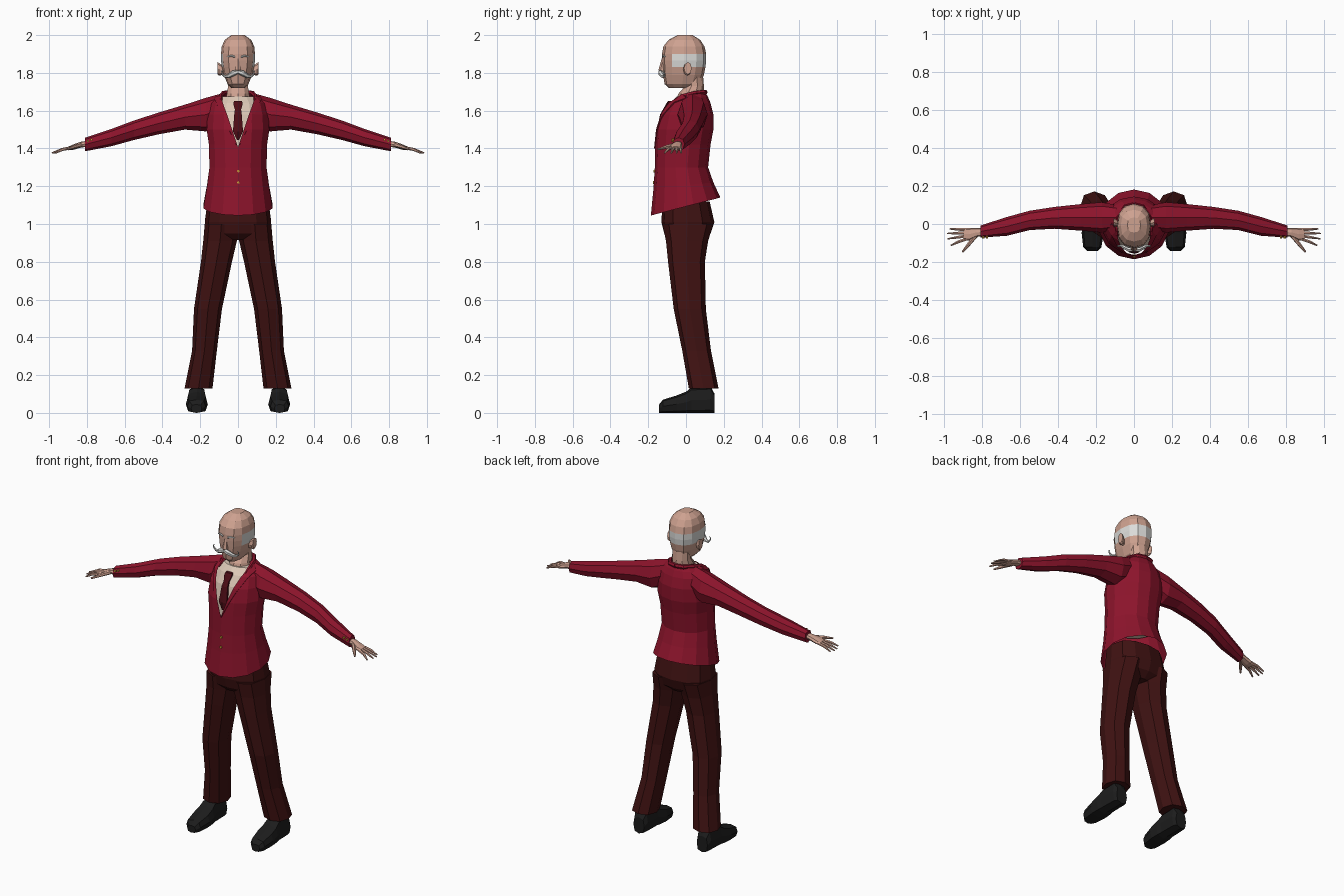
import bpy, bmesh, math
from mathutils import Vector


def mat(name, r, g, b):
    m = bpy.data.materials.new(name)
    m.diffuse_color = (r, g, b, 1)
    return m


SKIN = mat("skin", 0.62, 0.36, 0.28)
HAIR = mat("white hair", 0.72, 0.72, 0.70)
JACKET = mat("crimson cloth", 0.27, 0.007, 0.025)
PANTS = mat("dark maroon cloth", 0.05, 0.006, 0.006)
TIE = mat("tie red", 0.075, 0.004, 0.008)
SHIRT = mat("cream shirt", 0.72, 0.58, 0.47)
SHOE = mat("black leather", 0.012, 0.012, 0.012)
GOLD = mat("gold", 0.65, 0.36, 0.04)


def ring(axis, pos, u0, u1, v0, v1, n=8, p=1.0):
    """Superellipse section across an axis; pos may be (pos at v0, pos at v1) for a tilt."""
    a, b = pos if isinstance(pos, tuple) else (pos, pos)
    pts = []
    for i in range(n):
        t = 2 * math.pi * i / n
        s, c = math.sin(t), -math.cos(t)
        s = math.copysign(abs(s) ** p, s) if abs(s) > 1e-6 else 0
        c = math.copysign(abs(c) ** p, c) if abs(c) > 1e-6 else 0
        u, v = (u0 + u1) / 2 + (u1 - u0) / 2 * s, (v0 + v1) / 2 + (v1 - v0) / 2 * c
        w = a + (b - a) * (c + 1) / 2
        pts.append({'x': (w, u, v), 'y': (u, w, v), 'z': (u, v, w)}[axis])
    return pts


def loft(name, rings, material, mirror=False, cap=True):
    bm = bmesh.new()
    vs = [[bm.verts.new(p) for p in r] for r in rings]
    n = len(vs[0])
    for a, b in zip(vs, vs[1:]):
        for i in range(n):
            j = (i + 1) % n
            bm.faces.new((a[i], a[j], b[j], b[i]))
    if cap:
        bm.faces.new(vs[0])
        bm.faces.new(vs[-1])
    bmesh.ops.recalc_face_normals(bm, faces=bm.faces[:])
    me = bpy.data.meshes.new(name)
    bm.to_mesh(me)
    bm.free()
    me.materials.append(material)
    ob = bpy.data.objects.new(name, me)
    bpy.context.collection.objects.link(ob)
    if mirror:
        ob.modifiers.new("mirror", 'MIRROR').use_clip = False
    return ob


def tube(name, pts, material, up=(0, 1, 0), n=6, mirror=True):
    """Tapered tube through (x, y, z, radius) points."""
    P = [Vector(q[:3]) for q in pts]
    rings = []
    for i, q in enumerate(pts):
        t = (P[min(i + 1, len(P) - 1)] - P[max(i - 1, 0)]).normalized()
        s = t.cross(Vector(up)).normalized()
        w = s.cross(t)
        rings.append([P[i] + q[3] * (s * math.cos(k * 2 * math.pi / n) + w * math.sin(k * 2 * math.pi / n))
                      for k in range(n)])
    return loft(name, rings, material, mirror)


# Head, with the hair band picked by height and depth
head_rows = [(1.72, .035, -.09, .04), (1.74, .055, -.113, .075), (1.79, .075, -.122, .095),
             (1.83, .085, -.125, .103), (1.865, .09, -.127, .107), (1.90, .09, -.127, .107),
             (1.94, .086, -.12, .098), (1.975, .07, -.092, .075), (2.0, .035, -.045, .035)]
head = loft("head", [ring('z', z, -h, h, f, b, 12, .85) for z, h, f, b in head_rows], SKIN)
head.data.materials.append(HAIR)
for f in head.data.polygons:
    if 1.83 < f.center.z < 1.90 and f.center.y > -.06:
        f.material_index = 1

loft("neck", [ring('z', z, -h, h, f, b, 10) for z, h, f, b in
              [(1.60, .075, -.07, .10), (1.69, .062, -.04, .098), (1.73, .055, -.005, .095),
               (1.79, .055, -.005, .09)]], SKIN)
loft("nose", [ring('z', z, -h, h, f, -.10, 6) for z, h, f in
              [(1.80, .014, -.136), (1.815, .019, -.146), (1.875, .007, -.129)]], SKIN)
loft("ear", [ring('x', x, y0, y1, z0, z1, 8) for x, y0, y1, z0, z1 in
             [(.078, -.012, .012, 1.79, 1.835), (.10, -.015, .028, 1.785, 1.852),
              (.108, -.010, .03, 1.792, 1.857)]], SKIN, mirror=True)

# Moustache with curled tips, and eyebrows
tube("moustache", [(0, -.134, 1.806, .011), (.025, -.134, 1.798, .015), (.05, -.122, 1.783, .011),
                   (.07, -.115, 1.782, .007), (.085, -.115, 1.795, .004), (.086, -.117, 1.81, .003),
                   (.077, -.119, 1.814, .002)], HAIR)
tube("eyebrow", [(.016, -.124, 1.885, .005), (.035, -.120, 1.891, .005), (.056, -.110, 1.886, .003)], HAIR)

# Jacket body: (front z, back z), half width, front y, back y
body = [((1.045, 1.14), .188, -.186, .182), ((1.19, 1.22), .168, -.172, .145), ((1.30, 1.30), .155, -.165, .117),
        ((1.42, 1.42), .158, -.163, .13), ((1.50, 1.50), .17, -.16, .145), ((1.58, 1.58), .165, -.14, .145),
        ((1.64, 1.64), .15, -.105, .13), ((1.675, 1.675), .115, -.07, .115), ((1.695, 1.70), .072, -.045, .10)]
jacket = loft("jacket", [ring('z', z, -h, h, f, b, 14) for z, h, f, b in body], JACKET, cap=False)

# Open the jacket in a V and raise the lapels beside it
bm = bmesh.new()
bm.from_mesh(jacket.data)
V, L = (1.41, .34), (1.40, .48)
for z0, k in (L, V):
    for sx in (1, -1):
        front = [f for f in bm.faces if f.calc_center_median().y < .02]
        geom = list({e for f in front for e in (*f.verts, *f.edges)}) + front
        bmesh.ops.bisect_plane(bm, geom=geom, plane_co=(0, 0, z0), plane_no=(sx, 0, -k))


def inside(f, line):
    c = f.calc_center_median()
    return c.y < .02 and abs(c.x) < (c.z - line[0]) * line[1]


bmesh.ops.delete(bm, geom=[f for f in bm.faces if inside(f, V)], context='FACES')
lapel = [f for f in bm.faces if inside(f, L) and f.calc_center_median().z < 1.67]
bmesh.ops.inset_region(bm, faces=lapel, thickness=.001, depth=.005)
bm.to_mesh(jacket.data)
bm.free()

loft("shirt", [ring('z', z, .014 - h, h - .014, f + .02, b - .014, 14) for z, h, f, b in body[2:8]], SHIRT)
loft("tie", [ring('z', z, -h, h, y - .012, y + .012, 6) for z, h, y in
             [(1.445, .006, -.146), (1.49, .031, -.144), (1.58, .023, -.125), (1.605, .019, -.111),
              (1.638, .029, -.092), (1.65, .024, -.084)]], TIE)
tube("collar", [(0, .102, 1.698, .013), (.045, .092, 1.698, .013), (.077, .045, 1.692, .013),
                (.092, -.02, 1.678, .011), (.09, -.06, 1.655, .007)], JACKET, up=(0, 0, 1))

# Sleeves
loft("sleeve", [ring('x', x, f, b, lo, hi, 8, .9) for x, f, b, lo, hi in
                [(.09, -.03, .10, 1.53, 1.690), (.17, -.045, .115, 1.49, 1.668), (.28, -.035, .105, 1.50, 1.632),
                 (.42, -.025, .09, 1.475, 1.59), (.55, -.032, .070, 1.445, 1.548), (.67, -.062, .037, 1.412, 1.503),
                 (.81, -.072, -.008, 1.385, 1.457)]], JACKET, mirror=True)

# Hands
loft("palm", [ring('x', x, f, b, lo, hi, 8, .8) for x, f, b, lo, hi in
              [(.78, -.062, -.022, 1.41, 1.442), (.83, -.068, -.02, 1.405, 1.436),
               (.87, -.088, -.02, 1.393, 1.422), (.898, -.084, -.022, 1.39, 1.41)]], SKIN, mirror=True)
for i, (x, y) in enumerate([(.972, -.026), (.985, -.05), (.982, -.078), (.965, -.113)]):
    y0 = -.03 - .016 * i
    tube("finger", [(.88, y0, 1.404, .009), (.93, (y0 + y) / 2, 1.395, .008), (x, y, 1.376, .004)], SKIN)
tube("thumb", [(.835, -.062, 1.418, .012), (.87, -.105, 1.408, .010), (.905, -.148, 1.395, .005)], SKIN)

# Trousers
loft("hips", [ring('z', z, -h, h, f, b, 12, .85) for z, h, f, b in
              [(.915, .10, -.08, .09), (.95, .17, -.115, .13), (1.01, .176, -.13, .15),
               (1.12, .162, -.125, .125)]], PANTS)
loft("trouser_leg", [ring('z', z, x0, x1, f, b, 8, .85) for z, x0, x1, f, b in
                     [(1.0, .0, .176, -.125, .145), (.91, .006, .184, -.106, .117), (.80, .032, .196, -.095, .10),
                      (.55, .085, .233, -.065, .105), (.33, .112, .243, -.02, .132),
                      (.13, .135, .283, .015, .172)]], PANTS, mirror=True)

# Shoes
loft("shoe", [ring('y', y, x0, x1, 0, z, 8, .65) for y, x0, x1, z in
              [(-.142, .192, .248, .045), (-.122, .172, .268, .07), (-.05, .16, .276, .092), (.0, .163, .273, .112),
               (.03, .168, .268, .135), (.13, .17, .264, .14), (.152, .18, .254, .10)]], SHOE, mirror=True)

# Buttons on the jacket front and cuffs
for z, y in ((1.28, -.166), (1.22, -.170)):
    loft("jacket_button", [ring('y', y + d, -.005, .009, z - .007, z + .007) for d in (-.006, .006)], GOLD)
for x in (.775, .795):
    z = 1.698 - x * .325
    loft("cuff_button", [ring('y', y, x - .006, x + .006, z - .006, z + .006) for y in (-.076, -.055)],
         GOLD, mirror=True)
